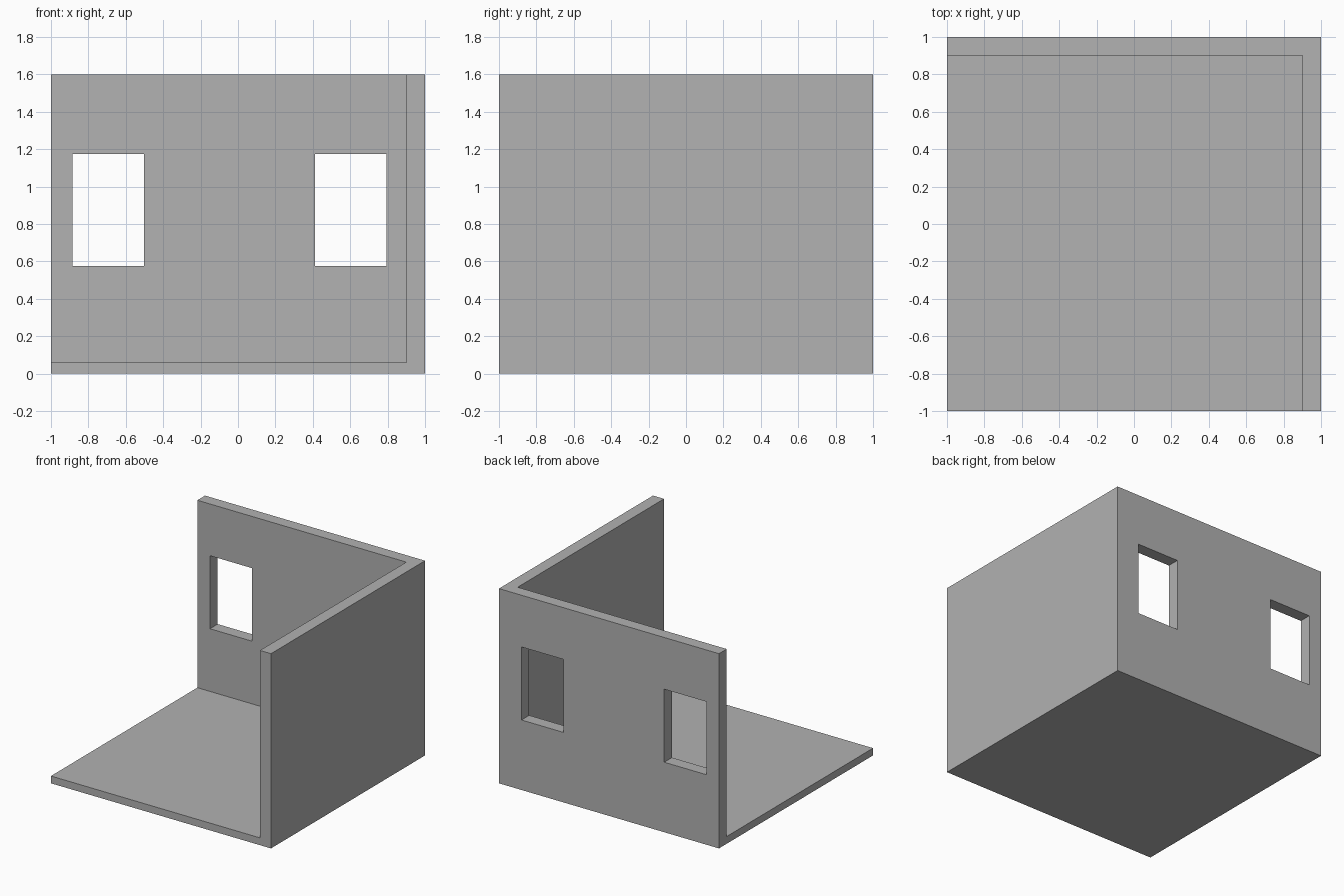
import bpy
import bmesh

cube = bpy.data.objects.get("Cube")
if cube:
    bpy.data.objects.remove(cube, do_unlink=True)

HEIGHT = 1.6
WALL = 0.1
FLOOR = 0.06
INNER = 1 - WALL

grey = bpy.data.materials.new("plain grey")
grey.use_nodes = True
grey.diffuse_color = (0.445, 0.445, 0.445, 1)
grey.node_tree.nodes["Principled BSDF"].inputs["Base Color"].default_value = grey.diffuse_color


def prism(name, outline, bottom, top):
    """Extrude a flat outline upwards into a solid."""
    bm = bmesh.new()
    base = bm.faces.new([bm.verts.new((x, y, bottom)) for x, y in outline])
    raised = bmesh.ops.extrude_face_region(bm, geom=[base], use_keep_orig=True)
    verts = [v for v in raised["geom"] if isinstance(v, bmesh.types.BMVert)]
    bmesh.ops.translate(bm, verts=verts, vec=(0, 0, top - bottom))
    bmesh.ops.recalc_face_normals(bm, faces=bm.faces)
    mesh = bpy.data.meshes.new(name)
    bm.to_mesh(mesh)
    bm.free()
    mesh.materials.append(grey)
    obj = bpy.data.objects.new(name, mesh)
    bpy.context.collection.objects.link(obj)
    return obj


def rectangle(x0, x1, y0, y1):
    return [(x0, y0), (x1, y0), (x1, y1), (x0, y1)]


# Floor slab inside the corner
prism("floor", rectangle(-1, INNER, -1, INNER), 0, FLOOR)

# Back wall and left side wall as one L-shaped solid
walls = prism("walls", [(INNER, -1), (1, -1), (1, 1), (-1, 1), (-1, INNER), (INNER, INNER)], 0, HEIGHT)

# Two window openings through the back wall
for side, x0, x1 in (("right", -0.885, -0.502), ("left", 0.412, 0.795)):
    cutter = prism(side + "_window_cutter", rectangle(x0, x1, 0.8, 1.1), 0.575, 1.175)
    cutter.hide_render = True
    cut = walls.modifiers.new(side + "_window", "BOOLEAN")
    cut.operation = "DIFFERENCE"
    cut.solver = "EXACT"
    cut.object = cutter
    bpy.context.view_layer.objects.active = walls
    bpy.ops.object.modifier_apply(modifier=cut.name)
    bpy.data.objects.remove(cutter, do_unlink=True)
